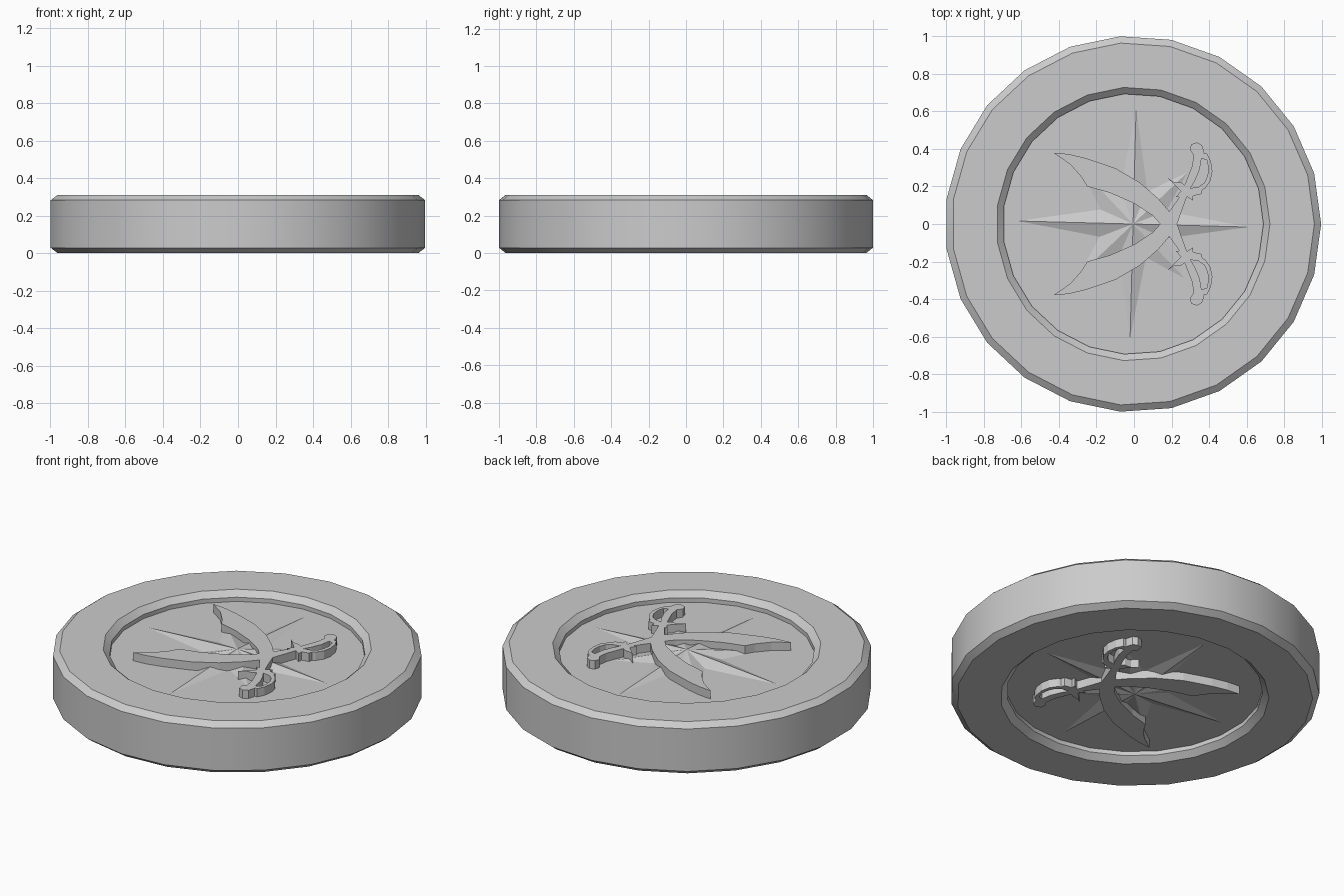
import bpy, bmesh, math
from mathutils import Vector

if "Cube" in bpy.data.objects:
    bpy.data.objects.remove(bpy.data.objects["Cube"])

MID = 0.155            # half thickness; every object is mirrored about this height
FLOOR = 0.098          # recess floor above the mid plane
SWORD_TOP = 0.148
SIDES = 23


def finish(bm, name, mirror_y=False):
    bmesh.ops.recalc_face_normals(bm, faces=bm.faces)
    mesh = bpy.data.meshes.new(name)
    bm.to_mesh(mesh)
    bm.free()
    ob = bpy.data.objects.new(name, mesh)
    bpy.context.collection.objects.link(ob)
    ob.location.z = MID
    if name != "coin_body":
        m = ob.modifiers.new("mirror", 'MIRROR')
        m.use_axis = (False, mirror_y, True)
        m.use_mirror_merge = False
    return ob


def plate(name, outlines, z0=FLOOR - 0.01, z1=SWORD_TOP):
    """Raise flat outlines into solid relief, mirrored to the other sword and coin face."""
    bm = bmesh.new()
    for pts in outlines:
        face = bm.faces.new([bm.verts.new((x, y, z0)) for x, y in pts])
        ext = bmesh.ops.extrude_face_region(bm, geom=[face])
        top = [v for v in ext["geom"] if isinstance(v, bmesh.types.BMVert)]
        bmesh.ops.translate(bm, verts=top, vec=(0, 0, z1 - z0))
    return finish(bm, name, True)


# Coin body: ring profile turned around, both recess floors capped
half = [(0.695, FLOOR), (0.695, 0.123), (0.73, 0.155), (0.967, 0.155), (1.003, 0.127)]
profile = half + [(r, -z) for r, z in reversed(half)]
bm = bmesh.new()
rings = []
for r, z in profile:
    rings.append([bm.verts.new((r * math.cos(math.tau * i / SIDES) - 0.005,
                                r * math.sin(math.tau * i / SIDES), z)) for i in range(SIDES)])
for a, b in zip(rings, rings[1:]):
    for i in range(SIDES):
        j = (i + 1) % SIDES
        bm.faces.new((a[i], a[j], b[j], b[i]))
bm.faces.new(rings[0])
bm.faces.new(rings[-1])
coin = finish(bm, "coin_body")
bpy.context.view_layer.objects.active = coin
coin.select_set(True)
bpy.ops.object.shade_smooth_by_angle(angle=math.radians(25))

# Compass star: long and short faceted rays around a raised centre
bm = bmesh.new()
peak = bm.verts.new((-0.005, 0, FLOOR + 0.04))
rim = []
for i in range(16):
    r = 0.19 if i % 2 else (0.615 if i % 4 == 0 else 0.40)
    a = math.tau * i / 16 - math.radians(1.5)
    rim.append(bm.verts.new((r * math.cos(a) - 0.005, r * math.sin(a), FLOOR)))
for i in range(16):
    bm.faces.new((peak, rim[i], rim[(i + 1) % 16]))
finish(bm, "compass_star")

# Curved blade, running on through the grip to the pommel
plate("sword_blade_and_grip", [[
    (-0.43, -0.38), (-0.35, -0.373), (-0.26, -0.352), (-0.10, -0.298), (0.03, -0.222),
    (0.13, -0.135), (0.19, -0.065), (0.23, 0.0), (0.265, 0.10), (0.295, 0.18),
    (0.325, 0.23), (0.35, 0.29), (0.36, 0.35), (0.375, 0.38), (0.363, 0.42),
    (0.335, 0.435), (0.305, 0.425), (0.298, 0.395), (0.318, 0.365), (0.31, 0.31),
    (0.275, 0.22), (0.24, 0.14), (0.19, 0.07), (0.14, 0.0), (0.10, -0.045),
    (0.0, -0.11), (-0.13, -0.167), (-0.25, -0.20), (-0.28, -0.25), (-0.34, -0.318)]])

# Cross guard with small spikes
plate("sword_cross_guard", [[
    (0.175, 0.25), (0.21, 0.225), (0.25, 0.222), (0.28, 0.20), (0.33, 0.175),
    (0.365, 0.185), (0.36, 0.16), (0.315, 0.15), (0.315, 0.125), (0.285, 0.145),
    (0.225, 0.145), (0.25, 0.175), (0.225, 0.20), (0.19, 0.235)]])

# Knuckle bow around the grip
plate("sword_knuckle_bow", [[
    (0.365, 0.375), (0.39, 0.375), (0.41, 0.335), (0.418, 0.28), (0.408, 0.23),
    (0.38, 0.19), (0.34, 0.17), (0.30, 0.17), (0.305, 0.192), (0.345, 0.198),
    (0.375, 0.22), (0.392, 0.255), (0.397, 0.30), (0.388, 0.34), (0.355, 0.352)]])
